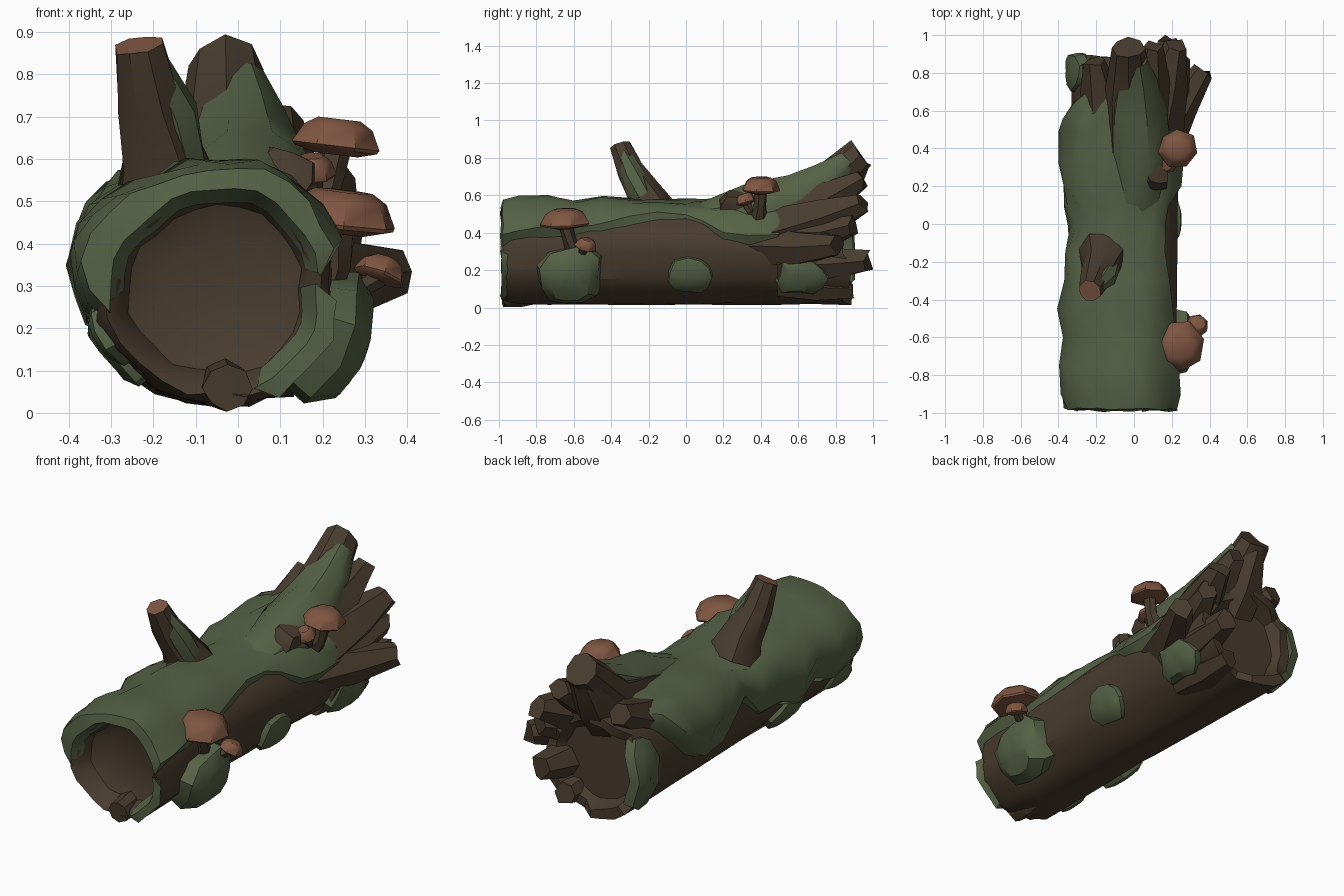
import bpy, bmesh, math, random
from mathutils import Vector

random.seed(4)
cube = bpy.data.objects.get("Cube")
if cube:
    bpy.data.objects.remove(cube, do_unlink=True)


def material(name, rgb):
    m = bpy.data.materials.new(name)
    m.use_nodes = True
    m.diffuse_color = (*rgb, 1)
    m.node_tree.nodes["Principled BSDF"].inputs["Base Color"].default_value = (*rgb, 1)
    return m


BARK = material("dark_bark", (0.066, 0.045, 0.028))
MOSS = material("moss_green", (0.092, 0.120, 0.060))
RUST = material("rusty_brown", (0.212, 0.092, 0.053))

# Log axis and cross-section
CX, CZ, RX, RZ = -0.05, 0.29, 0.28, 0.27


def jit(amount):
    return random.uniform(-amount, amount)


def surface(y, deg, lift=0.0, scale=1.0):
    """Point on the fluted trunk, lifted outwards by a distance."""
    a = math.radians(deg)
    flute = 1 + 0.025 * math.sin(3 * a + 2 * y) + 0.02 * math.sin(8 * a + 1.5 * y)
    s = scale * flute
    return Vector((CX + (RX * s + lift) * math.cos(a), y,
                   CZ + (RZ * s + lift) * math.sin(a)))


def loft(name, rings, mats, closed=True, caps=(True, True), end_slot=0, smooth=38):
    """Skin a list of equal rings into one object."""
    bm = bmesh.new()
    rows = [[bm.verts.new(p) for p in ring] for ring in rings]
    n = len(rows[0])
    for r0, r1 in zip(rows, rows[1:]):
        for i in range(n if closed else n - 1):
            j = (i + 1) % n
            bm.faces.new((r0[i], r0[j], r1[j], r1[i]))
    if caps[0]:
        bm.faces.new(rows[0])
    if caps[1]:
        bm.faces.new(rows[-1]).material_index = end_slot
    bmesh.ops.recalc_face_normals(bm, faces=bm.faces)
    if not all(caps):
        # Open sheets must face away from the log axis
        facing = 0
        for f in bm.faces:
            c = f.calc_center_median()
            facing += f.normal.dot(Vector((c.x - CX, 0, c.z - CZ))) * f.calc_area()
        if facing < 0:
            bmesh.ops.reverse_faces(bm, faces=bm.faces)
    mesh = bpy.data.meshes.new(name)
    bm.to_mesh(mesh)
    bm.free()
    for m in mats:
        mesh.materials.append(m)
    ob = bpy.data.objects.new(name, mesh)
    bpy.context.collection.objects.link(ob)
    bpy.ops.object.select_all(action='DESELECT')
    ob.select_set(True)
    bpy.context.view_layer.objects.active = ob
    bpy.ops.object.shade_smooth_by_angle(angle=math.radians(smooth))


def limb(name, pts, radii, mats, sides=7, rough=0.1, ragged=0.0, end_slot=0):
    """Tapered rough tube along a path."""
    pts = [Vector(p) for p in pts]
    rings = []
    for k, (p, r) in enumerate(zip(pts, radii)):
        d = (pts[min(k + 1, len(pts) - 1)] - pts[max(k - 1, 0)]).normalized()
        q = d.to_track_quat('Z', 'Y')
        last = k == len(pts) - 1
        ring = []
        for i in range(sides):
            a = math.tau * i / sides
            rr = r * (1 + jit(rough))
            slip = jit(ragged) if last else 0
            ring.append(p + q @ Vector((rr * math.cos(a), rr * math.sin(a), slip)))
        rings.append(ring)
    loft(name, rings, mats, end_slot=end_slot)


def moss_sheet(name, stations, cols=16):
    """Moss draped over the trunk: y, first angle, last angle, thickness."""
    rings = []
    for y, a0, a1, t in stations:
        ring = []
        for c in range(cols):
            deg = a0 + (a1 - a0) * c / (cols - 1)
            edge = min(c, cols - 1 - c)
            lift = t
            if t > 0:
                # Thicker on the far flank, sunk in at the border
                bulge = 0.03 if 125 < deg < 172 else 0
                lift = -0.03 if edge == 0 else (t + bulge) * (0.75 if edge == 1 else 1)
                lift += jit(0.011)
            ring.append(surface(y + jit(0.006), deg, lift))
        rings.append(ring)
    loft(name, rings, [MOSS], closed=False, caps=(False, False))


def patch(name, y, deg, dy, da, t, mat, segs=11):
    """Domed patch hugging the trunk."""
    wob = [1 + jit(0.13) for _ in range(segs)]
    rings = []
    for s, lift in ((1.05, -0.03), (0.93, 0.6 * t), (0.6, t), (0.2, t)):
        ring = []
        for i in range(segs):
            a = math.tau * i / segs
            sq = s * wob[i] / max(abs(math.cos(a)), abs(math.sin(a))) ** 0.5
            ring.append(surface(y + dy * sq * math.cos(a), deg + da * sq * math.sin(a), lift))
        rings.append(ring)
    loft(name, rings, [mat], caps=(False, True))


def mushroom(name, base, foot, tilt, r, h, stem_r):
    """Faceted cap on a crooked stem."""
    base, d = Vector(base), Vector(tilt).normalized()
    steps = ((0, 0.5), (0.15, 0.95), (0.25, 1.0), (0.78, 0.8), (1.0, 0.5))
    limb(name + "_cap", [base + d * h * s for s, _ in steps], [r * w for _, w in steps],
         [RUST], sides=7, rough=0.05)
    mid = (base + Vector(foot)) / 2 + Vector((0.012, 0, -0.01))
    limb(name + "_stem", [foot, mid, base + d * h * 0.2],
         [stem_r * 1.4, stem_r, stem_r * 1.1], [BARK], sides=6)


# Trunk: dished front, outer skin, broken back rim, shallow back recess
SIDES = 24
jag = [jit(0.025) for _ in range(SIDES)]
sections = [(-0.85, 0.5, 0), (-0.88, 0.74, 0), (-0.955, 0.84, 0.3), (-0.975, 0.94, 0.3)]
sections += [(-0.93 + 0.2 * k, 1.0, 0) for k in range(9)]
sections += [(0.86, 1.03, 1.6), (0.86, 0.84, 1.6), (0.8, 0.72, 0)]
loft("log_trunk", [[surface(y + w * jag[i], 360 * i / SIDES, jit(0.006), s)
                    for i in range(SIDES)] for y, s, w in sections], [BARK], smooth=35)

# Broken lip under the front opening
limb("front_lip", [(-0.03, -0.7, 0.08), (-0.03, -0.88, 0.065), (-0.025, -0.98, 0.058)],
     [0.04, 0.06, 0.055], [BARK], sides=8, ragged=0.012)

# Main moss blanket, wrapped over the front rim
moss_sheet("moss_blanket", [
    (-0.925, 14, 180, -0.062), (-0.99, 10, 186, -0.03), (-0.98, 8, 192, 0.022),
    (-0.9, 10, 198, 0.04), (-0.75, 15, 204, 0.045), (-0.6, 15, 194, 0.022),
    (-0.45, 20, 208, 0.042), (-0.3, 30, 194, 0.03), (-0.15, 36, 196, 0.022),
    (0.0, 36, 166, 0.018), (0.1, 27, 178, 0.025), (0.2, 8, 200, 0.04),
    (0.33, 4, 208, 0.05), (0.49, 6, 190, 0.05), (0.55, 40, 172, 0.05),
    (0.64, 50, 148, 0.05), (0.74, 60, 125, 0.04), (0.83, 72, 112, -0.02)])
moss_sheet("moss_front_rim", [
    (-0.92, -62, 2, -0.07), (-0.99, -68, 4, -0.035), (-0.985, -70, 4, 0.014),
    (-0.94, -66, 0, -0.02)], cols=9)

# Moss clumps on the flanks
for i, (y, deg, dy, da, t) in enumerate([
        (-0.62, -24, 0.17, 33, 0.105), (0.03, -27, 0.12, 21, 0.04),
        (0.62, -27, 0.14, 20, 0.06), (0.8, 182, 0.095, 48, 0.035),
        (-0.42, 212, 0.12, 20, 0.04), (-0.85, 204, 0.09, 18, 0.025)]):
    patch(f"moss_clump_{i + 1}", y, deg, dy, da, t, MOSS)
patch("bare_bark_spot", 0.28, 62, 0.11, 15, 0.1, BARK, segs=8)
patch("bare_bark_branch_foot", -0.2, 118, 0.13, 14, 0.055, BARK, segs=9)

# Tall splinter at the back, with moss creeping up it and its broken root
limb("tall_splinter",
     [(0, 0.1, 0.4), (0.0, 0.42, 0.50), (-0.03, 0.7, 0.59), (-0.03, 0.935, 0.82)],
     [0.15, 0.16, 0.13, 0.085], [BARK], sides=8, rough=0.07, ragged=0.02)
limb("tall_splinter_moss",
     [(0.0, 0.08, 0.42), (0.03, 0.38, 0.51), (0.02, 0.6, 0.575), (0.015, 0.76, 0.675),
      (0.01, 0.87, 0.785)],
     [0.14, 0.17, 0.15, 0.115, 0.06], [MOSS], sides=10, rough=0.05)
limb("tall_splinter_root", [(-0.03, 0.68, 0.45), (-0.03, 0.8, 0.6), (-0.03, 0.91, 0.77)],
     [0.13, 0.12, 0.07], [BARK], sides=7, ragged=0.02)

# Broken splinters round the back end
for i, (root, tip, r0, r1) in enumerate([
        ((0.06, 0.5, 0.45), (0.10, 0.93, 0.68), 0.16, 0.055),
        ((0.10, 0.5, 0.40), (0.22, 0.955, 0.56), 0.16, 0.06),
        ((0.12, 0.5, 0.36), (0.25, 0.89, 0.44), 0.13, 0.055),
        ((0.11, 0.4, 0.33), (0.365, 0.81, 0.335), 0.13, 0.058),
        ((0.13, 0.5, 0.23), (0.19, 0.975, 0.25), 0.12, 0.06),
        ((0.08, 0.5, 0.14), (0.10, 0.88, 0.1), 0.1, 0.055),
        ((-0.15, 0.5, 0.44), (-0.21, 0.87, 0.61), 0.13, 0.06)]):
    mid = Vector(root).lerp(Vector(tip), 0.55) + Vector((0, 0, -0.01))
    limb(f"splinter_{i + 1}", [root, mid, tip], [r0, r0 * 0.55 + r1 * 0.45, r1],
         [BARK], sides=6, ragged=0.025)

# Branch stub with a fresh broken end and a mossy side
limb("branch_stub",
     [(-0.165, -0.17, 0.5), (-0.18, -0.22, 0.61), (-0.21, -0.30, 0.735), (-0.235, -0.355, 0.87)],
     [0.14, 0.1, 0.078, 0.06], [BARK, RUST], sides=8, rough=0.06, ragged=0.008, end_slot=1)
limb("branch_moss", [(-0.135, -0.23, 0.59), (-0.155, -0.285, 0.71), (-0.2, -0.335, 0.83)],
     [0.06, 0.06, 0.034], [MOSS], sides=7)

# Mushrooms
mushroom("front_mushroom", (0.24, -0.645, 0.425), (0.2, -0.6, 0.3), (0.12, -0.05, 1), 0.135, 0.1, 0.035)
mushroom("front_small_mushroom", (0.33, -0.54, 0.31), (0.21, -0.58, 0.29), (0.35, 0.25, 1), 0.062, 0.06, 0.022)
mushroom("back_mushroom", (0.23, 0.4, 0.61), (0.18, 0.39, 0.48), (0.12, 0, 1), 0.105, 0.085, 0.032)
mushroom("back_small_mushroom", (0.175, 0.325, 0.55), (0.16, 0.36, 0.5), (0, -0.3, 1), 0.057, 0.06, 0.022)
